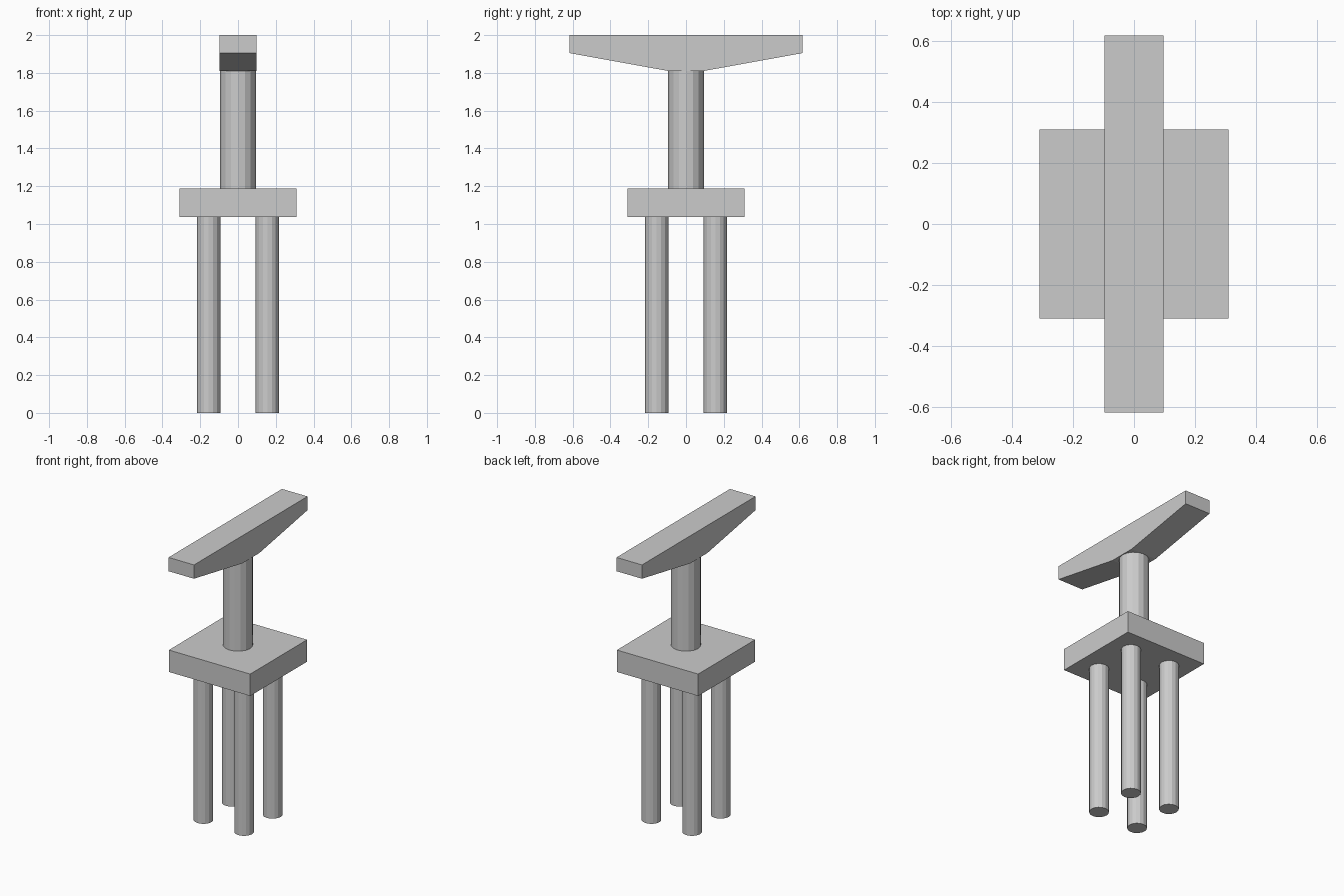
import bpy
import bmesh

cube = bpy.data.objects.get("Cube")
if cube:
    bpy.data.objects.remove(cube, do_unlink=True)

# Single plain grey
GREY = (0.6, 0.6, 0.6, 1.0)
grey = bpy.data.materials.new("plain_grey")
grey.use_nodes = True
grey.diffuse_color = GREY
grey.node_tree.nodes["Principled BSDF"].inputs["Base Color"].default_value = GREY


def post(name, x, y, radius, bottom, top):
    bpy.ops.mesh.primitive_cylinder_add(
        vertices=16, radius=radius, depth=top - bottom,
        location=(x, y, (bottom + top) / 2))
    obj = bpy.context.object
    obj.name = name
    obj.data.materials.append(grey)


def extrude_profile(name, profile, half_width):
    """Extrude a (y, z) outline along x, centred on x = 0."""
    bm = bmesh.new()
    face = bm.faces.new([bm.verts.new((-half_width, y, z)) for y, z in profile])
    result = bmesh.ops.extrude_face_region(bm, geom=[face])
    moved = [v for v in result["geom"] if isinstance(v, bmesh.types.BMVert)]
    bmesh.ops.translate(bm, verts=moved, vec=(half_width * 2, 0, 0))
    bmesh.ops.recalc_face_normals(bm, faces=bm.faces)
    mesh = bpy.data.meshes.new(name)
    bm.to_mesh(mesh)
    bm.free()
    mesh.materials.append(grey)
    obj = bpy.data.objects.new(name, mesh)
    bpy.context.collection.objects.link(obj)


BASE, CAP, HEAD = 1.036, 1.187, 1.81

# Four legs under the square cap
for side, x in (("left", 0.155), ("right", -0.155)):
    for end, y in (("front", -0.155), ("back", 0.155)):
        post(f"{end}_{side}_leg", x, y, 0.062, 0, BASE)

# Square cap block
extrude_profile("cap_block", [(-0.31, BASE), (0.31, BASE), (0.31, CAP), (-0.31, CAP)], 0.31)

# Central column
post("column", 0, 0, 0.094, CAP, HEAD)

# Tapered beam across the top
half = [(0.093, HEAD), (0.618, 1.905), (0.618, 2.0)]
extrude_profile("tapered_beam", half + [(-y, z) for y, z in reversed(half)], 0.097)
